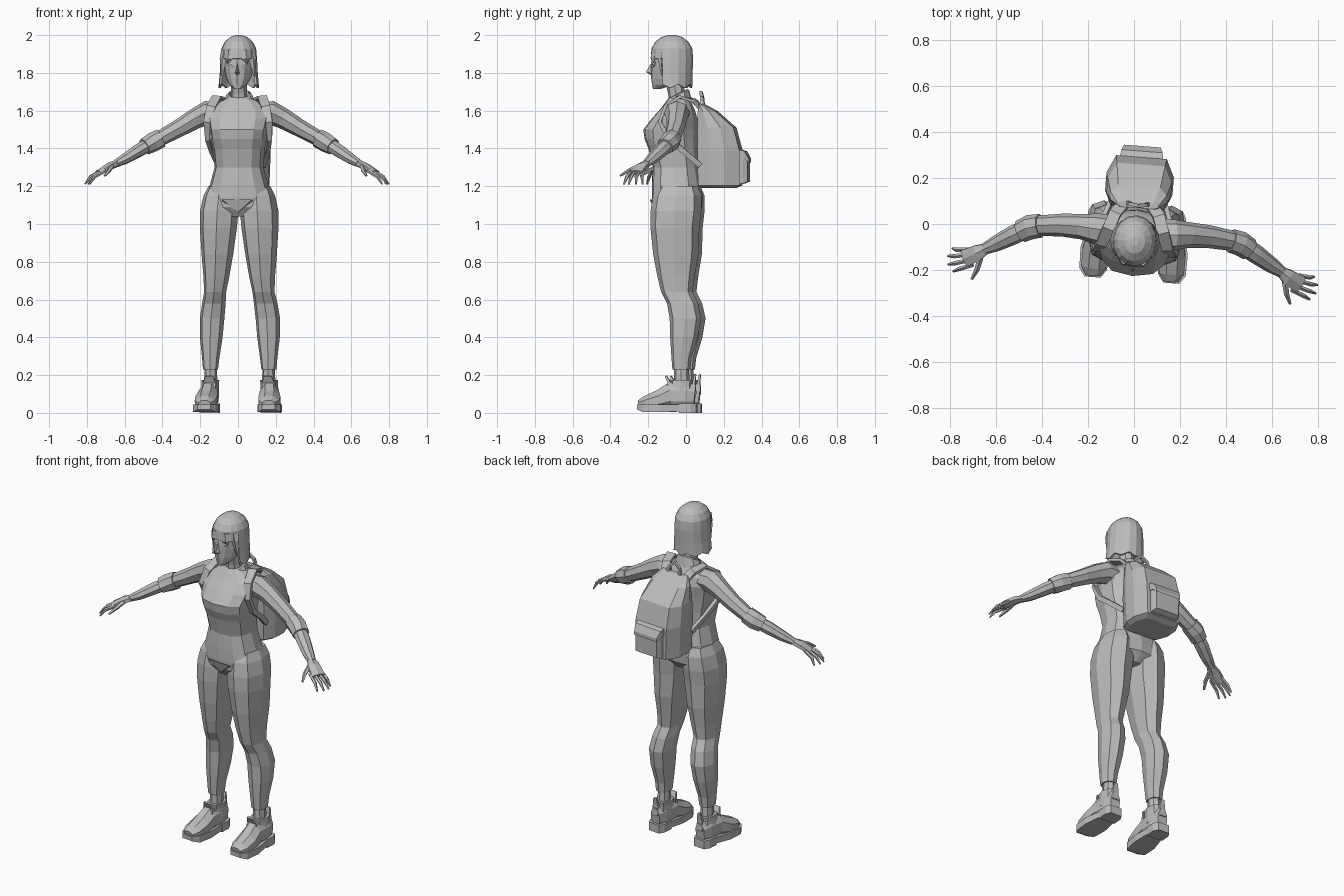
import bpy, bmesh, math
from mathutils import Vector, Matrix

grey = bpy.data.materials.new("plain_grey")
grey.diffuse_color = (0.5, 0.5, 0.5, 1)

# The whole figure is turned slightly about the vertical
POSE = Matrix.Translation((0.01, 0, 0)) @ Matrix.Rotation(math.radians(-4.5), 4, 'Z')


def finish(name, bm):
    bmesh.ops.recalc_face_normals(bm, faces=bm.faces)
    bm.transform(POSE)
    me = bpy.data.meshes.new(name)
    bm.to_mesh(me)
    bm.free()
    me.materials.append(grey)
    ob = bpy.data.objects.new(name, me)
    bpy.context.collection.objects.link(ob)
    return ob


def skin(rings, side=1, caps=True):
    """Join point rings into a surface; side=-1 mirrors it in x."""
    bm = bmesh.new()
    rows = [[bm.verts.new((p[0] * side, p[1], p[2])) for p in r] for r in rings]
    n = len(rows[0])
    for a, b in zip(rows, rows[1:]):
        for i in range(n):
            j = (i + 1) % n
            bm.faces.new((a[i], a[j], b[j], b[i]))
    if caps:
        bm.faces.new(rows[0])
        bm.faces.new(rows[-1])
    return bm


def unit_ring(n, e=1.0, phase=0.0):
    k = 1 / math.cos(math.pi / n) if phase else 1
    f = lambda c: math.copysign(abs(c) ** e, c) if abs(c) > 1e-6 else 0
    angs = [2 * math.pi * (i + phase) / n for i in range(n)]
    return [(f(math.cos(a)) * k, f(math.sin(a)) * k) for a in angs]


def stack(name, secs, n=8, e=1.0, side=1, caps=True):
    """Horizontal sections: z, x centre, y centre, x radius, y radius."""
    u = unit_ring(n, e)
    rings = [[(cx + c * rx, cy + s * ry, z) for c, s in u] for z, cx, cy, rx, ry in secs]
    return finish(name, skin(rings, side, caps))


def tube(name, path, ref=(0, 0, 1), n=6, phase=0.0, side=1):
    """Path sections: x, y, z, radius along ref, radius across."""
    pts = [Vector(p[:3]) for p in path]
    rings = []
    for i, p in enumerate(path):
        t = (pts[min(i + 1, len(pts) - 1)] - pts[max(i - 1, 0)]).normalized()
        u = Vector(ref)
        u = (u - t * u.dot(t)).normalized()
        v = t.cross(u)
        rings.append([pts[i] + u * c * p[3] + v * s * p[4] for c, s in unit_ring(n, 1, phase)])
    return finish(name, skin(rings, side))


def block(name, ys, side=1):
    """Box-like loft along y: x centre, y, z bottom, z top, half width."""
    rings = [[(cx - w, y, a), (cx + w, y, a), (cx + w, y, b), (cx - w, y, b)]
             for cx, y, a, b, w in ys]
    return finish(name, skin(rings, side))


# Torso, vest hem and hips
stack("torso", [(1.04, 0, -.05, .12, .09), (1.09, 0, -.045, .185, .13), (1.14, 0, -.045, .18, .135),
                (1.21, 0, -.05, .155, .13), (1.30, 0, -.055, .13, .12), (1.40, 0, -.07, .138, .13),
                (1.45, 0, -.08, .148, .14), (1.50, 0, -.082, .155, .145), (1.56, 0, -.06, .168, .12),
                (1.61, 0, -.045, .155, .09), (1.65, 0, -.04, .10, .065), (1.67, 0, -.04, .06, .05)], 12, .8)
finish("vest_point", skin([[(-.08, -.165, 1.12), (.08, -.165, 1.12), (0, -.15, 1.06)],
                           [(-.08, -.186, 1.13), (.08, -.186, 1.13), (0, -.165, 1.06)]]))

# Neck and open collar
stack("neck", [(1.62, 0, -.04, .05, .05), (1.69, 0, -.05, .042, .045), (1.77, 0, -.065, .042, .048)])
tilt = lambda z, r, d: [(c * r, -.04 + s * r * .85, z + s * d) for c, s in unit_ring(10)]
finish("collar", skin([tilt(1.645, .085, .01), tilt(1.685, .068, .025), tilt(1.69, .058, .025),
                       tilt(1.65, .062, .01)], caps=False))

# Head
stack("head", [(1.715, 0, -.155, .018, .02), (1.735, 0, -.125, .045, .055), (1.77, 0, -.095, .066, .09),
               (1.82, 0, -.08, .078, .108), (1.86, 0, -.078, .082, .106), (1.92, 0, -.075, .078, .098),
               (1.96, 0, -.075, .05, .06)], 12)
finish("nose", skin([[(-.005, -.178, 1.85), (.005, -.178, 1.85), (0, -.186, 1.85)],
                     [(-.014, -.178, 1.797), (.014, -.178, 1.797), (0, -.213, 1.805)],
                     [(-.008, -.17, 1.787), (.008, -.17, 1.787), (0, -.186, 1.787)]]))
tube("lips", [(-.024, -.16, 1.768, .003, .004), (0, -.176, 1.767, .008, .007),
              (.024, -.16, 1.768, .003, .004)], n=6)

# Bobbed hair: a shell with the front cut away and ragged lower edge
u = unit_ring(16)
hair = skin([[(c * rx, -.075 + s * ry, z + (0.02 * (i % 2) if z < 1.74 else 0)) for i, (c, s) in enumerate(u)]
             for z, rx, ry in [(1.72, .108, .108), (1.80, .101, .11), (1.875, .097, .113), (1.93, .092, .108),
                               (1.965, .074, .088), (1.99, .045, .055), (2.0, .015, .02)]])
cut = [f for f in hair.faces if f.calc_center_median().z < 1.87 and
       (f.calc_center_median().y < -.10 or len(f.verts) > 4)]
bmesh.ops.delete(hair, geom=cut, context='FACES')
bob = finish("hair", hair)
mod = bob.modifiers.new("thickness", 'SOLIDIFY')
mod.thickness = .012

# Pieces in left and right pairs
for s, tag in ((1, "left"), (-1, "right")):
    # Eye plate and fringe locks
    finish(tag + "_eye", skin([[(.018, y, 1.835), (.034, y + .004, 1.825), (.054, y + .02, 1.84),
                                (.036, y + .004, 1.848)] for y in (-.185, -.178)], s))
    for i, (x, y, w, tip) in enumerate([(.078, -.13, .022, 1.78), (.045, -.17, .022, 1.85)]):
        tube(tag + "_fringe_%d" % i, [(x * .9, y, 1.92, w, .01), (x, y - .004, 1.875, w, .01),
                                      (x + .008, y + .01, tip, .003, .004)], (1, .5, 0), 4, side=s)

    # Trouser leg from hip to hem: z, inner x, outer x, front y, back y
    leg = [(.23, .115, .195, -.06, .035), (.29, .108, .2, -.065, .042), (.40, .092, .212, -.072, .075),
           (.50, .083, .213, -.075, .092), (.58, .075, .2, -.09, .075), (.64, .07, .187, -.122, .045),
           (.72, .053, .19, -.142, .055), (.84, .032, .2, -.165, .075), (.98, .012, .209, -.18, .08),
           (1.07, .004, .208, -.18, .09), (1.15, .01, .19, -.168, .09), (1.2, .03, .165, -.14, .07)]
    stack(tag + "_trouser_leg", [(z, (a + b) / 2, (c + d) / 2, (b - a) / 2, (d - c) / 2)
                                 for z, a, b, c, d in leg], 8, .85, s)
    stack(tag + "_ankle", [(.1, .155, -.01, .038, .045), (.26, .153, -.012, .032, .038)], 8, 1, s)

    # Boot: upper, shaft, sole, heel, tongue and heel tab
    tube(tag + "_boot_upper", [(.17, -.236, .045, .022, .032), (.17, -.2, .052, .038, .054),
                               (.167, -.13, .068, .052, .058), (.162, -.07, .09, .07, .05),
                               (.16, .01, .09, .075, .046), (.16, .06, .085, .06, .03)], n=8, phase=.5, side=s)
    stack(tag + "_boot_shaft", [(.08, .16, -.015, .05, .07), (.15, .157, -.012, .046, .06),
                                (.175, .155, -.01, .047, .062)], 8, .85, s)
    block(tag + "_sole", [(.172, -.245, .018, .045, .035), (.172, -.21, .004, .045, .06),
                          (.168, -.12, .004, .045, .066), (.162, -.02, .008, .045, .05)], s)
    block(tag + "_heel", [(.162, -.02, 0, .05, .052), (.162, .04, 0, .05, .052),
                          (.162, .07, 0, .05, .036)], s)
    tube(tag + "_boot_tongue", [(.158, -.085, .12, .035, .008), (.156, -.075, .16, .033, .008),
                                (.155, -.095, .195, .02, .005)], (1, 0, 0), 4, .5, s)
    tube(tag + "_heel_tab", [(.16, .06, .1, .02, .007), (.158, .055, .16, .018, .007),
                             (.158, .062, .205, .01, .005)], (1, 0, 0), 4, .5, s)

    # Sleeve, rolled cuff and forearm
    tube(tag + "_sleeve", [(.11, -.04, 1.585, .06, .07), (.17, -.035, 1.588, .064, .068),
                           (.23, -.03, 1.56, .055, .056), (.32, -.03, 1.508, .047, .05),
                           (.44, -.042, 1.442, .04, .043)], n=8, side=s)
    tube(tag + "_cuff", [(.415, -.04, 1.455, .05, .052), (.46, -.05, 1.432, .052, .054),
                         (.5, -.072, 1.41, .046, .05)], n=8, side=s)
    tube(tag + "_forearm", [(.45, -.045, 1.437, .036, .04), (.53, -.09, 1.39, .036, .042),
                            (.6, -.132, 1.345, .029, .035), (.65, -.16, 1.318, .02, .025)], n=8, side=s)

    # Hand with four fingers and thumb
    tube(tag + "_palm", [(.64, -.155, 1.322, .019, .024), (.68, -.18, 1.305, .021, .04),
                         (.735, -.208, 1.272, .014, .043)], n=6, side=s)
    for i, (bx, by, tx, ty) in enumerate([(.752, -.178, .79, -.168), (.747, -.2, .807, -.203),
                                          (.737, -.222, .803, -.24), (.725, -.242, .778, -.268)]):
        tube(tag + "_finger_%d" % i, [(bx - .03, by + .01, 1.283, .01, .01),
                                      ((bx + tx) / 2, (by + ty) / 2, 1.25, .01, .01),
                                      (tx, ty, 1.21, .004, .005)], n=5, side=s)
    tube(tag + "_thumb", [(.665, -.2, 1.305, .012, .014), (.675, -.25, 1.283, .011, .012),
                          (.695, -.295, 1.255, .005, .006)], n=5, side=s)

    # Shoulder strap around the arm to the bag
    tube(tag + "_strap", [(.06, .085, 1.6, .026, .008), (.095, .04, 1.655, .026, .008),
                          (.12, -.03, 1.672, .026, .008), (.145, -.1, 1.62, .024, .008),
                          (.165, -.125, 1.54, .018, .009), (.165, -.08, 1.45, .012, .014),
                          (.15, 0, 1.385, .01, .014), (.12, .085, 1.31, .01, .014)], (1, 0, 0), 4, .5, s)

# Backpack: chamfered sections of z, half width, front y, back y
bag = [(1.19, .115, .085, .26), (1.205, .14, .072, .292), (1.39, .147, .07, .292),
       (1.51, .14, .07, .26), (1.595, .122, .07, .165), (1.635, .09, .07, .095)]
rings = []
for z, w, a, b in bag:
    d = b - a
    half = [(w * .8, a), (w, a + d * .3), (w, a + d * .65), (w * .75, b)]
    rings.append([(x, y, z) for x, y in half] + [(-x, y, z) for x, y in reversed(half)])
finish("backpack", skin(rings))

# Pocket with overhanging flap, and the carry loop
block("pocket", [(0, .28, 1.21, 1.38, .09), (0, .31, 1.215, 1.375, .085), (0, .333, 1.225, 1.33, .075)])
block("pocket_flap", [(0, .285, 1.35, 1.395, .094), (0, .318, 1.345, 1.385, .09),
                      (0, .34, 1.325, 1.345, .08)])
tube("carry_loop", [(-.045, .09, 1.62, .008, .008), (-.035, .085, 1.67, .008, .008),
                    (0, .08, 1.695, .008, .008), (.035, .085, 1.67, .008, .008),
                    (.045, .09, 1.62, .008, .008)], (0, 1, 0), 4, .5)
